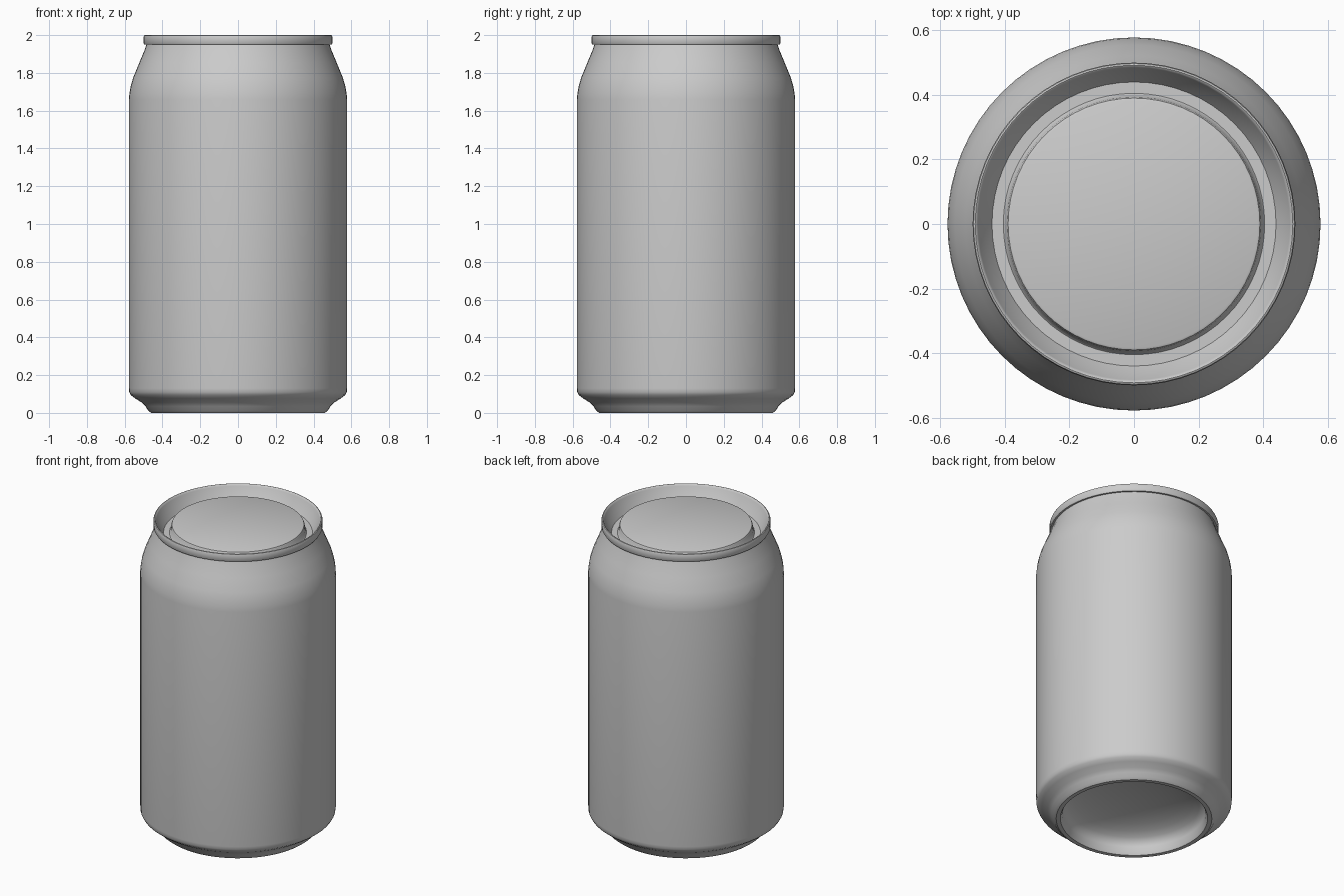
import bpy
import bmesh
import math

SIDES = 64

cube = bpy.data.objects.get("Cube")
if cube:
    bpy.data.objects.remove(cube, do_unlink=True)

# Plain aluminium grey
metal = bpy.data.materials.new("aluminium_grey")
metal.use_nodes = True
metal.diffuse_color = (0.6, 0.6, 0.6, 1)
metal.node_tree.nodes["Principled BSDF"].inputs["Base Color"].default_value = (0.6, 0.6, 0.6, 1)


def lathe(name, profile):
    """Turn a (radius, height) profile around z; a zero radius closes to a point."""
    bm = bmesh.new()
    rings = []
    for r, z in profile:
        count = SIDES if r > 0 else 1
        rings.append([bm.verts.new((r * math.cos(math.tau * i / SIDES),
                                    r * math.sin(math.tau * i / SIDES), z))
                      for i in range(count)])
    for a, b in zip(rings, rings[1:]):
        for i in range(SIDES):
            j = (i + 1) % SIDES
            quad = [a[i % len(a)], a[j % len(a)], b[j % len(b)], b[i % len(b)]]
            bm.faces.new(list(dict.fromkeys(quad)))
    mesh = bpy.data.meshes.new(name)
    bm.to_mesh(mesh)
    bm.free()
    mesh.materials.append(metal)
    obj = bpy.data.objects.new(name, mesh)
    bpy.context.collection.objects.link(obj)
    bpy.ops.object.select_all(action="DESELECT")
    obj.select_set(True)
    bpy.context.view_layer.objects.active = obj
    bpy.ops.object.shade_smooth_by_angle(angle=math.radians(40))
    return obj


# Domed underside, from the centre out to the standing ring
dome = [(0.42 * math.sin(t), 0.05 + 0.12 * math.cos(t))
        for t in (math.pi / 2 * k / 8 for k in range(9))]
lathe("bottom_dome", dome + [(0.425, 0.02), (0.435, 0.0), (0.46, 0.0)])

# Foot, straight wall, rounded shoulder and neck
lathe("can_body", [
    (0.46, 0.0), (0.475, 0.012), (0.49, 0.035), (0.51, 0.055), (0.545, 0.077),
    (0.568, 0.095), (0.576, 0.11), (0.578, 0.13), (0.578, 1.66), (0.575, 1.69),
    (0.568, 1.73), (0.555, 1.775), (0.522, 1.855), (0.495, 1.92), (0.485, 1.95)])

# Rolled rim, sunken channel and raised panel of the lid
lathe("lid", [
    (0.485, 1.95), (0.496, 1.95), (0.5, 1.957), (0.5, 1.99), (0.497, 1.998),
    (0.492, 2.0), (0.487, 1.997), (0.483, 1.988), (0.462, 1.945), (0.44, 1.91),
    (0.405, 1.91), (0.4, 1.915), (0.394, 1.955), (0.39, 1.963), (0.383, 1.966),
    (0, 1.966)])
